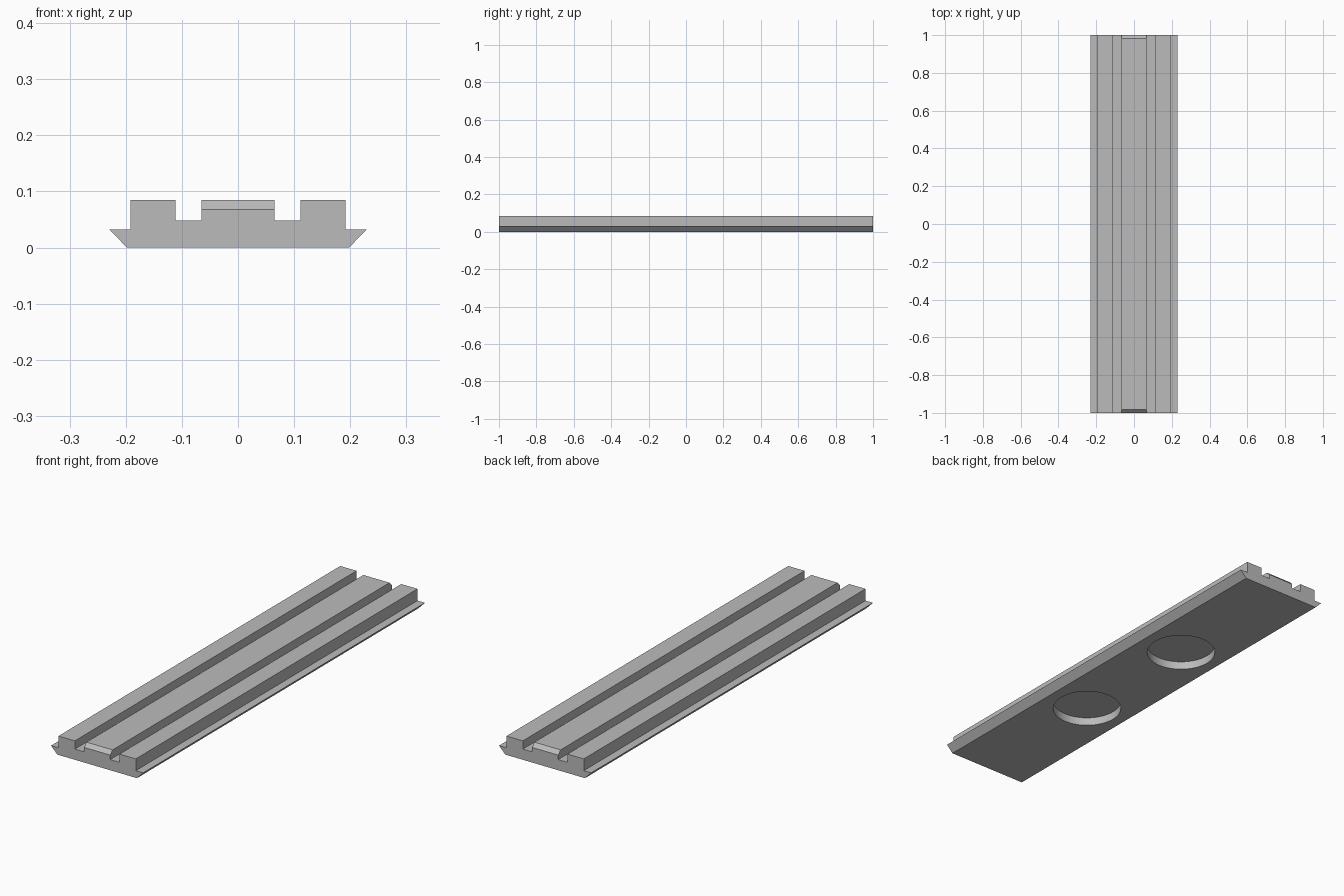
import bpy
import bmesh

cube = bpy.data.objects.get("Cube")
if cube:
    bpy.data.objects.remove(cube, do_unlink=True)

HALF_LENGTH = 1.0
TOP = 0.085
RAIL = 0.065          # half width of the middle rail
HOLE_RADIUS = 0.148
HOLE_DEPTH = 0.037
HOLE_Y = 0.32

grey = bpy.data.materials.new("plain grey")
grey.use_nodes = True
colour = (0.5, 0.5, 0.5, 1)
grey.diffuse_color = colour
grey.node_tree.nodes["Principled BSDF"].inputs["Base Color"].default_value = colour

# Half of the cross-section, mirrored into a full outline
half = [(0.198, 0), (0.229, 0.032), (0.192, 0.032), (0.192, TOP),
        (0.111, TOP), (0.111, 0.048), (RAIL, 0.048), (RAIL, TOP)]
outline = half + [(-x, z) for x, z in reversed(half)]

# Extrude the outline along the length
bm = bmesh.new()
face = bm.faces.new([bm.verts.new((x, -HALF_LENGTH, z)) for x, z in outline])
result = bmesh.ops.extrude_face_region(bm, geom=[face], use_keep_orig=True)
moved = [v for v in result["geom"] if isinstance(v, bmesh.types.BMVert)]
bmesh.ops.translate(bm, verts=moved, vec=(0, 2 * HALF_LENGTH, 0))
bmesh.ops.recalc_face_normals(bm, faces=bm.faces)


# Chamfer both ends of the middle rail
def is_rail_end(edge):
    a, b = (v.co for v in edge.verts)
    return (abs(a.y - b.y) < 0.01 and abs(a.x + b.x) < 0.001
            and min(a.z, b.z) > TOP - 0.001)


bmesh.ops.bevel(bm, geom=[e for e in bm.edges if is_rail_end(e)],
                offset=0.017, segments=1, affect='EDGES')
mesh = bpy.data.meshes.new("grooved_rail")
bm.to_mesh(mesh)
bm.free()
rail = bpy.data.objects.new("grooved_rail", mesh)
bpy.context.collection.objects.link(rail)
mesh.materials.append(grey)

# Two round pockets sunk into the underside
for y in (-HOLE_Y, HOLE_Y):
    bpy.ops.mesh.primitive_cylinder_add(vertices=64, radius=HOLE_RADIUS,
                                        depth=2 * HOLE_DEPTH, location=(0, y, 0))
    cutter = bpy.context.object
    cutter.name = "pocket_cutter"
    cutter.hide_render = True
    cutter.data.materials.append(grey)
    cut = rail.modifiers.new("pocket", 'BOOLEAN')
    cut.operation = 'DIFFERENCE'
    cut.solver = 'EXACT'
    cut.object = cutter
    bpy.ops.object.select_all(action='DESELECT')
    rail.select_set(True)
    bpy.context.view_layer.objects.active = rail
    bpy.ops.object.modifier_apply(modifier=cut.name)
    bpy.data.objects.remove(cutter, do_unlink=True)

bpy.ops.object.shade_smooth_by_angle(angle=0.5)
